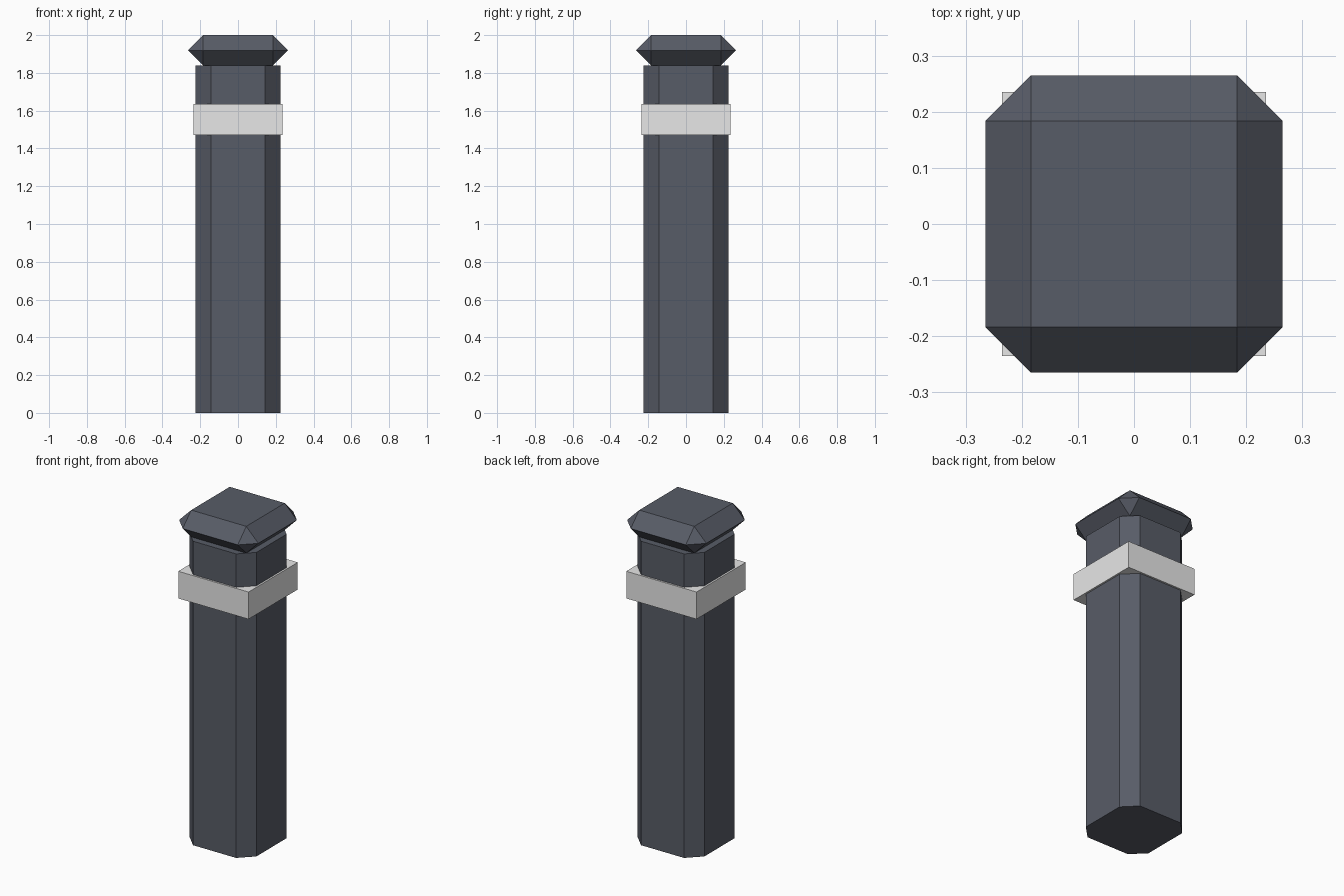
import bpy
import bmesh
from mathutils import Matrix

cube = bpy.data.objects.get("Cube")
if cube:
    bpy.data.objects.remove(cube, do_unlink=True)


def make_material(name, colour):
    mat = bpy.data.materials.new(name)
    mat.use_nodes = True
    mat.diffuse_color = colour
    mat.node_tree.nodes["Principled BSDF"].inputs["Base Color"].default_value = colour
    return mat


def is_vertical(edge):
    a, b = edge.verts
    return abs(a.co.z - b.co.z) > 0.01


def chamfered_block(name, mat, half, bottom, top, chamfer=0, vertical_only=False):
    """Square block between two heights, with optional flat chamfers."""
    bm = bmesh.new()
    size = Matrix.Diagonal((2 * half, 2 * half, top - bottom, 1))
    place = Matrix.Translation((0, 0, (top + bottom) / 2))
    bmesh.ops.create_cube(bm, size=1, matrix=place @ size)
    if chamfer:
        edges = [e for e in bm.edges if is_vertical(e) or not vertical_only]
        bmesh.ops.bevel(bm, geom=edges, offset=chamfer, segments=1,
                        profile=0.5, affect='EDGES')
        # Merge the side faces that the chamfers reduce to a line
        bmesh.ops.remove_doubles(bm, verts=bm.verts, dist=0.001)
    bmesh.ops.recalc_face_normals(bm, faces=bm.faces)
    mesh = bpy.data.meshes.new(name)
    bm.to_mesh(mesh)
    bm.free()
    mesh.materials.append(mat)
    obj = bpy.data.objects.new(name, mesh)
    bpy.context.collection.objects.link(obj)
    return obj


dark = make_material("dark slate", (0.097, 0.107, 0.135, 1))
pale = make_material("pale grey", (0.8, 0.8, 0.8, 1))

# Eight-sided post
chamfered_block("post_shaft", dark, 0.224, 0, 1.838, 0.08, vertical_only=True)
# Square collar around the post
chamfered_block("reflective_band", pale, 0.235, 1.472, 1.636)
# Cap with sloping sides above and below its rim
chamfered_block("post_cap", dark, 0.265, 1.838, 2.0, 0.081)
